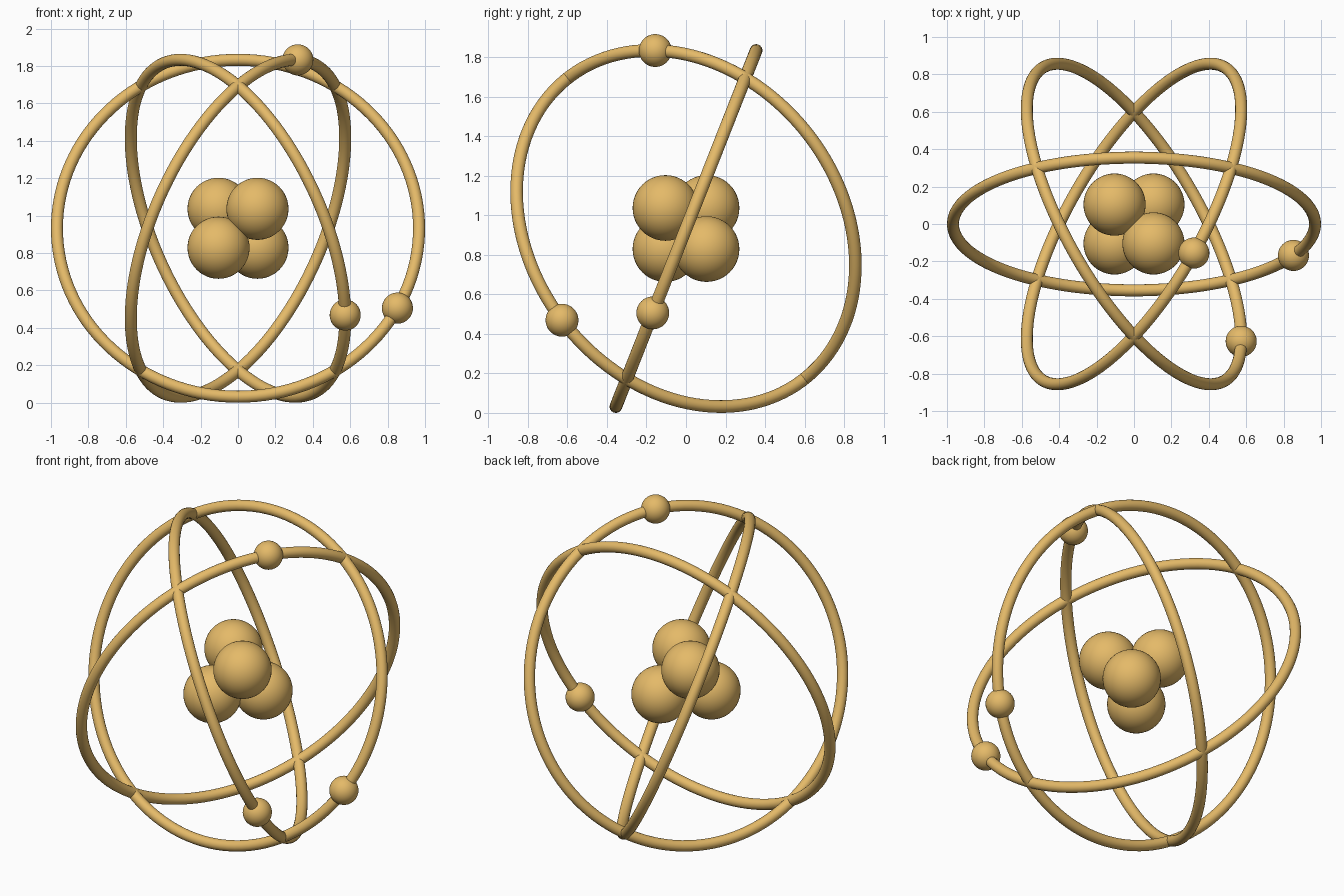
import bpy
from math import radians, cos, sin
from mathutils import Matrix, Vector

if "Cube" in bpy.data.objects:
    bpy.data.objects.remove(bpy.data.objects["Cube"])

RING_R, TUBE_R = 0.968, 0.032
TILT = radians(68.5)
CENTRE = Vector((0, 0, RING_R * sin(TILT) + TUBE_R))

gold = bpy.data.materials.new("gold")
gold.diffuse_color = (0.78, 0.49, 0.14, 1)
gold.use_nodes = True
gold.node_tree.nodes["Principled BSDF"].inputs["Base Color"].default_value = gold.diffuse_color


def finish(name):
    ob = bpy.context.object
    ob.name = name
    ob.data.materials.append(gold)
    bpy.ops.object.shade_smooth()
    return ob


def ball(name, radius, location):
    bpy.ops.mesh.primitive_uv_sphere_add(segments=48, ring_count=24, radius=radius, location=location)
    return finish(name)


# Nucleus: four balls in a tetrahedron
for i, corner in enumerate([(-1, 1, 1), (1, -1, 1), (-1, -1, -1), (1, 1, -1)]):
    ball(f"nucleus_ball_{i + 1}", 0.166, CENTRE + 0.104 * Vector(corner))

# Three tilted orbits, each carrying one electron at its own angle
for i, (turn, phase) in enumerate([(0, -28.3), (120, 211), (-120, 91.5)]):
    frame = (Matrix.Translation(CENTRE) @ Matrix.Rotation(radians(turn), 4, 'Z')
             @ Matrix.Rotation(TILT, 4, 'X'))
    bpy.ops.mesh.primitive_torus_add(major_radius=RING_R, minor_radius=TUBE_R,
                                     major_segments=128, minor_segments=20)
    finish(f"orbit_ring_{i + 1}").matrix_world = frame
    a = radians(phase)
    ball(f"electron_{i + 1}", 0.083, frame @ Vector((RING_R * cos(a), RING_R * sin(a), 0)))
